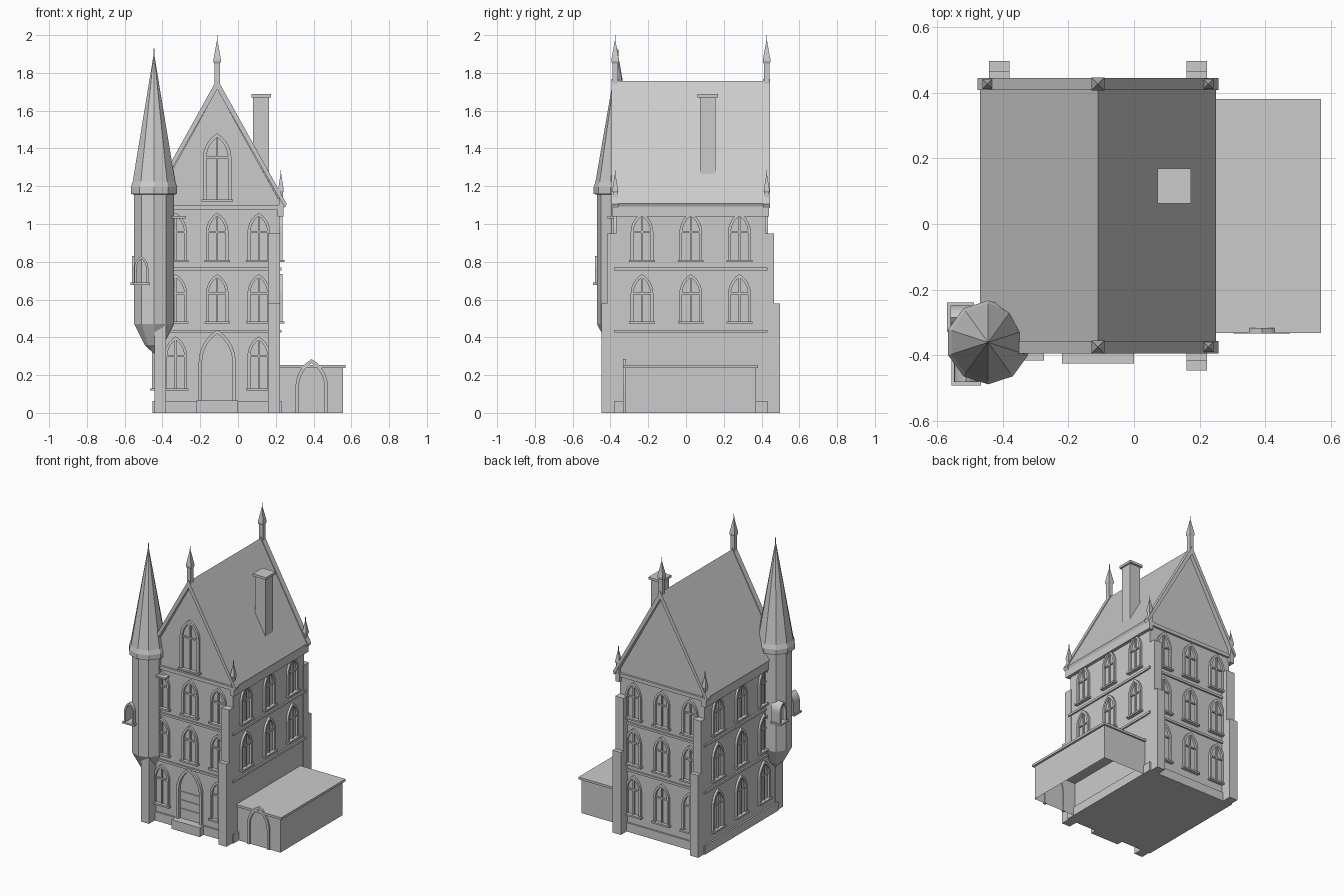
import bpy, bmesh, math
from mathutils import Matrix, Vector

if "Cube" in bpy.data.objects:
    bpy.data.objects.remove(bpy.data.objects["Cube"])

CX, CY = -0.11, 0.025            # centre of the main house
HW, HD = 0.33, 0.395             # half width and half depth of its walls


def finish(name, bm, mat=None):
    if mat:
        bm.transform(mat)
    bmesh.ops.recalc_face_normals(bm, faces=bm.faces)
    me = bpy.data.meshes.new(name)
    bm.to_mesh(me)
    bm.free()
    ob = bpy.data.objects.new(name, me)
    bpy.context.collection.objects.link(ob)
    return ob


def add_box(bm, x0, x1, y0, y1, z0, z1):
    m = Matrix.Translation(((x0 + x1) / 2, (y0 + y1) / 2, (z0 + z1) / 2)) @ \
        Matrix.Diagonal((x1 - x0, y1 - y0, z1 - z0, 1))
    return bmesh.ops.create_cube(bm, size=1, matrix=m)


def box(name, *b):
    bm = bmesh.new()
    add_box(bm, *b)
    return finish(name, bm)


def prism(name, pts, y0, y1):
    """Extrude an xz profile along y."""
    bm = bmesh.new()
    f = bm.faces.new([bm.verts.new((x, y0, z)) for x, z in pts])
    r = bmesh.ops.extrude_face_region(bm, geom=[f])
    vs = [v for v in r["geom"] if isinstance(v, bmesh.types.BMVert)]
    bmesh.ops.translate(bm, verts=vs, vec=(0, y1 - y0, 0))
    return finish(name, bm)


def lathe(name, prof, n, loc, turn):
    """Faceted solid of revolution from (radius, z) pairs."""
    bm = bmesh.new()
    rings = []
    for r, z in prof:
        rings.append([bm.verts.new((loc[0] + r * math.cos(turn + i * math.tau / n),
                                    loc[1] + r * math.sin(turn + i * math.tau / n), z))
                      for i in range(n)])
    for a, b in zip(rings, rings[1:]):
        for i in range(n):
            j = (i + 1) % n
            bm.faces.new((a[i], a[j], b[j], b[i]))
    bm.faces.new(rings[0])
    bm.faces.new(rings[-1])
    bmesh.ops.remove_doubles(bm, verts=bm.verts, dist=1e-5)
    return finish(name, bm)


def arch_line(w, t, z0, peak, n=5):
    """Pointed arch outline, inset by t from half width w."""
    zs = peak - math.sqrt(3) * w
    R = 2 * w - t
    end = math.acos(w / R)
    right = [(-w + R * math.cos(end * i / n), zs + R * math.sin(end * i / n)) for i in range(n + 1)]
    right = [(w - t, z0)] + right
    return right + [(-x, z) for x, z in reversed(right[:-1])]


def arch(name, mat, w, t, z0, peak, d=0.015, sill=True, bars=True, back=0.005):
    bm = bmesh.new()
    out, inn = arch_line(w, 0, z0, peak), arch_line(w, t, z0, peak)
    loops = [[bm.verts.new((x, y, z)) for x, z in line]
             for line, y in ((out, back), (out, -d), (inn, -d), (inn, back))]
    for k in range(4):
        a, b = loops[k], loops[(k + 1) % 4]
        for i in range(len(a) - 1):
            bm.faces.new((a[i], a[i + 1], b[i + 1], b[i]))
    for e in (0, -1):
        bm.faces.new([l[e] for l in loops])
    if bars:                                     # mullion and transom
        zs = peak - 1.73 * w
        add_box(bm, -.005, .005, -d * .6, back, z0, peak - t * 1.3)
        add_box(bm, -w + t, w - t, -d * .6, back, zs - .004, zs + .006)
    if sill:
        add_box(bm, -w - .008, w + .008, -d - .01, back, z0 - .012, z0)
    return finish(name, bm, mat)


def place(x, y, deg):
    return Matrix.Translation((x, y, 0)) @ Matrix.Rotation(math.radians(deg), 4, 'Z')


# House walls with both gables, plinth, string courses and cornice
prism("house_walls", [(CX - HW, 0), (CX + HW, 0), (CX + HW, 1.12), (CX, 1.715), (CX - HW, 1.12)],
      CY - HD, CY + HD)
for name, g, z0, z1 in (("plinth", .012, 0, .062), ("string_course_low", .011, .425, .44),
                        ("string_course_mid", .011, .755, .77), ("cornice", .014, 1.075, 1.1)):
    box(name, CX - HW - g, CX + HW + g, CY - HD - g, CY + HD + g, z0, z1)
for s in (-1, 1):
    xs = sorted((CX + s * (HW - .01), CX + s * (HW + .022)))
    box("eaves_beam", *xs, CY - HD - .02, CY + HD + .02, 1.04, 1.1)


# Roof and gable copings
def roof(name, half, peak, thick, y0, y1):
    e = peak - half * 1.8
    prism(name, [(CX - half, e), (CX, peak), (CX + half, e), (CX + half - .01, e - .02),
                 (CX, peak - thick), (CX - half + .01, e - .02)], y0, y1)


roof("roof", .36, 1.757, .05, -.36, .41)
for y in (-.395, .408):
    roof("gable_coping", .368, 1.768, .055, y, y + .038)


# Pinnacles on ridge ends and eaves corners
def pinnacle(x, y, z, h, r):
    k = math.sqrt(2)
    lathe("pinnacle", [(r * .75 * k, z), (r * .75 * k, z + h * .42), (r * k, z + h * .46),
                       (r * k, z + h * .5), (.003, z + h * .88), (.002, z + h), (0, z + h)],
          4, (x, y), math.pi / 4)


for y in (-.375, .427):
    pinnacle(CX, y, 1.74, .26, .02)
    for s in (-1, 1):
        pinnacle(CX + s * .337, y, 1.08, .205, .015)

# Stepped corner buttresses
for sx in (-1, 1):
    for sy in (-1, 1):
        bm = bmesh.new()
        x0, x1 = sorted((CX + sx * .27, CX + sx * .333))
        for reach, top in ((.472, .58), (.442, .95)):
            y0, y1 = sorted((CY + sy * (HD - .01), CY + sy * reach))
            add_box(bm, x0, x1, y0, y1, 0, top)
        finish("buttress", bm)

# Windows on all four walls
floors = ((.13, .405), (.485, .735), (.81, 1.06))
for deg in (0, 90, 180, 270):
    for f, (z0, peak) in enumerate(floors):
        for c in (-1, 0, 1):
            if (deg == 0 and f == 0 and c == 0) or (deg == 90 and f == 0):
                continue
            if deg in (0, 180):
                m = place(CX + c * .22, CY + (-HD if deg == 0 else HD), deg)
            else:
                m = place(CX + (HW if deg == 90 else -HW), CY + c * .258, deg)
            arch("window", m, .06, .015, z0, peak)
arch("gable_window", place(CX, CY - HD, 0), .075, .018, 1.13, 1.48)

# Front door and step
arch("front_door_arch", place(CX, CY - HD, 0), .098, .018, .06, .44, d=.02, sill=False, bars=False)
bm = bmesh.new()
for z in (.13, .19, .25):
    add_box(bm, CX - .08, CX + .08, CY - HD - .006, CY - HD + .01, z, z + .006)
finish("front_door_rails", bm)
box("door_step", CX - .11, CX + .11, -.425, -.36, 0, .065)

# Round corner turret with spire
T = (-.445, -.361)
lathe("turret", [(.002, .315), (.052, .36), (.11, .47), (.11, 1.17)], 10, T, math.pi / 2)
lathe("turret_spire", [(.112, 1.155), (.128, 1.16), (.128, 1.195), (.118, 1.225), (.004, 1.885),
                       (.002, 1.93)], 10, T, math.pi / 2)
arch("turret_window", place(-.512, -.47, 0), .037, .012, .69, .83, d=.012, back=.06, bars=False)
arch("turret_window", place(-.548, -.285, 270), .037, .012, .69, .83, d=.012, back=.06, bars=False)
box("turret_sill", -.35, -.275, -.416, -.365, 1.03, 1.042)

# Chimney
box("chimney", .08, .163, .073, .157, 1.2, 1.675)
box("chimney_cap", .071, .174, .062, .17, 1.67, 1.687)

# Side annex, open underneath, with flat roof and arched door
bm = bmesh.new()
add_box(bm, CX + HW, .556, -.322, .37, 0, .242)
bm.faces.ensure_lookup_table()
low = [f for f in bm.faces if f.calc_center_median().z < .01]
bmesh.ops.delete(bm, geom=low, context='FACES')
finish("annex_walls", bm)
box("annex_roof", CX + HW, .57, -.333, .381, .238, .254)
arch("annex_door_arch", place(.39, -.322, 0), .086, .018, 0, .285, d=.012, sill=False, bars=False)
